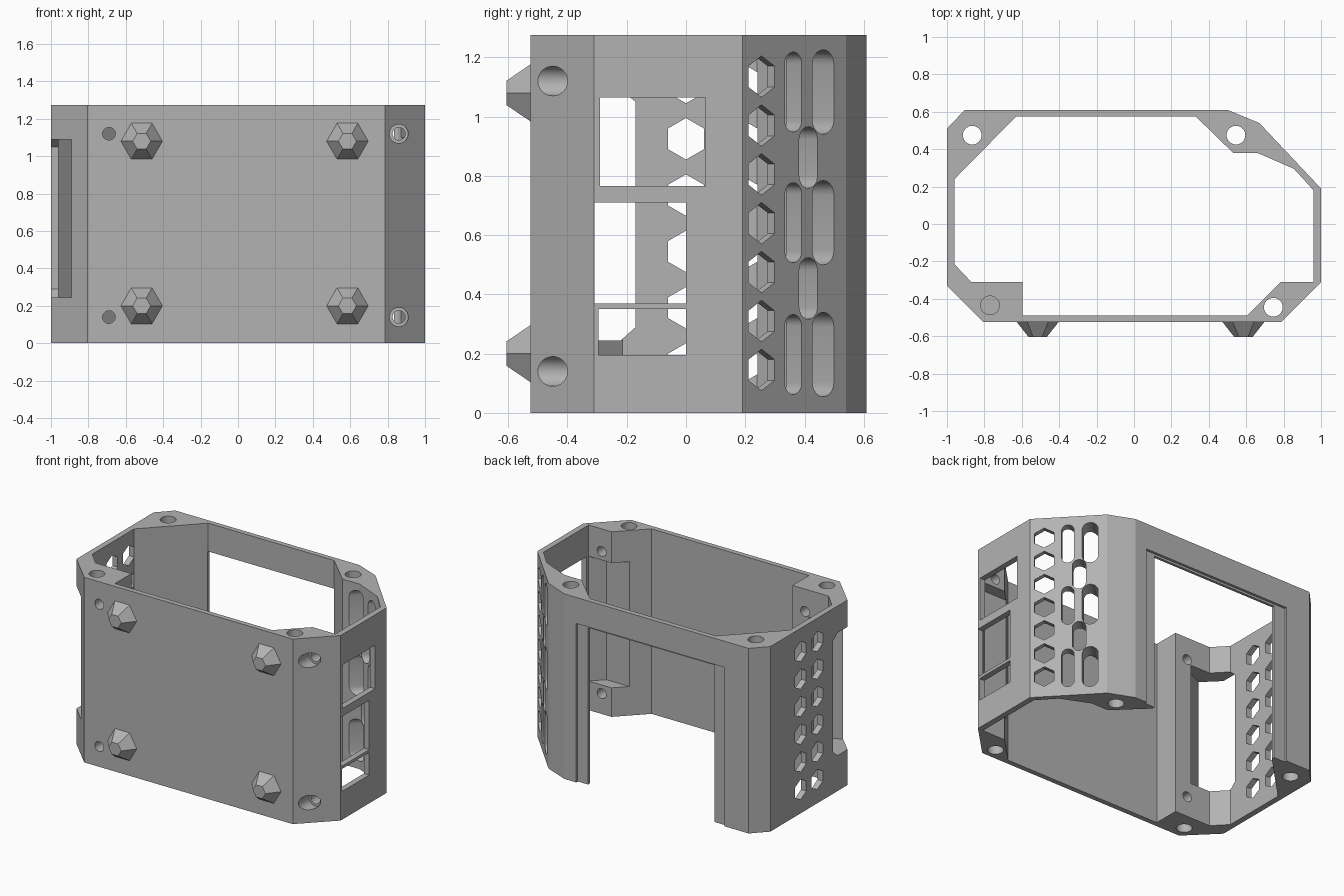
import bpy, bmesh, math
from mathutils import Vector

if "Cube" in bpy.data.objects:
    bpy.data.objects.remove(bpy.data.objects["Cube"])

H = 1.275
UP = Vector((0, 0, 1))

grey = bpy.data.materials.new("plain grey")
grey.use_nodes = True
grey.diffuse_color = (0.45, 0.45, 0.45, 1)
grey.node_tree.nodes["Principled BSDF"].inputs["Base Color"].default_value = grey.diffuse_color


def prism(bm, pts, origin, axis, d0, d1, taper=1.0):
    """Extrude a 2D profile along axis; profile up is z, or y for a vertical axis."""
    w = Vector(axis).normalized()
    u, v = (Vector((1, 0, 0)), Vector((0, 1, 0))) if w.z else (UP.cross(w), UP)
    o = Vector(origin)
    ends = [[bm.verts.new(o + u * (a * s) + v * (b * s) + w * d) for a, b in pts]
            for d, s in ((d0, 1), (d1, taper))]
    bm.faces.new(ends[0])
    bm.faces.new(ends[1][::-1])
    n = len(pts)
    for i in range(n):
        j = (i + 1) % n
        bm.faces.new((ends[0][j], ends[0][i], ends[1][i], ends[1][j]))


def make(name, bm):
    bmesh.ops.recalc_face_normals(bm, faces=bm.faces)
    mesh = bpy.data.meshes.new(name)
    bm.to_mesh(mesh)
    bm.free()
    mesh.materials.append(grey)
    ob = bpy.data.objects.new(name, mesh)
    bpy.context.collection.objects.link(ob)
    return ob


def ring(n, r, start=0.0):
    return [(r * math.cos(start + math.tau * i / n), r * math.sin(start + math.tau * i / n))
            for i in range(n)]


def box(a0, a1, b0, b1):
    return [(a0, b0), (a1, b0), (a1, b1), (a0, b1)]


def slot(width, length, n=10):
    r, h = width / 2, length / 2 - width / 2
    arc = [math.pi * i / n for i in range(n + 1)]
    return ([(r * math.cos(t), h + r * math.sin(t)) for t in arc]
            + [(-r * math.cos(t), -h - r * math.sin(t)) for t in arc])


# Shell: outer wall outline, hollowed by the inner outline
outer = [(-1, .51), (-.905, .61), (.5, .61), (.67, .54), (1, .19), (1, -.31),
         (.785, -.525), (-.805, -.525), (-1, -.33)]
inner = [(-.96, .24), (-.63, .575), (.33, .575), (.53, .38), (.66, .38), (.855, .295),
         (.96, .18), (.96, -.31), (.785, -.31), (.605, -.49), (-.595, -.49),
         (-.595, -.31), (-.87, -.31), (-.96, -.215)]
bm = bmesh.new()
prism(bm, outer, (0, 0, 0), UP, 0, H)
shell = make("case_shell", bm)
cutters = []


def new_cutter(name, parts):
    bm = bmesh.new()
    for part in parts:
        prism(bm, *part)
    cutters.append(make(name, bm))


X, Y, O = (1, 0, 0), (0, -1, 0), (0, 0, 0)
new_cutter("cavity_cutter", [(inner, O, UP, -.1, H + .1)])

# Back opening with a shallow outer rebate
new_cutter("back_opening_cutter", [(box(-.632, .332, -.1, 1.08), O, Y, -.7, -.5)])
new_cutter("back_rebate_cutter", [(box(-.72, .41, -.1, 1.095), O, Y, -.7, -.593)])

# Left wall windows
new_cutter("window_cutter", [(box(*w), O, X, .9, 1.1) for w in
           ((-.29, .065, .765, 1.065), (-.309, 0, .37, .71), (-.295, 0, .195, .35))])

# Pocket in the front left post, and the notch through the front right post
pocket = [(.705, -.39), (.88, -.39), (.96, -.31), (.955, -.28), (.705, -.28)]
new_cutter("post_pocket_cutter", [(pocket, O, UP, .2, 1.06)])
side_notch = [(-.32, .245), (-.22, .245), (-.17, .29), (-.17, 1.05), (-.22, 1.09), (-.32, 1.09)]
new_cutter("side_notch_cutter", [(side_notch, O, X, -1.1, -.72)])
post_notch = [(-1.1, -.3), (-.72, -.3), (-.72, -.36), (-.89, -.44), (-.89, -.6), (-1.1, -.6)]
new_cutter("post_notch_cutter", [(post_notch, O, UP, .245, 1.09)])

# Hexagon vents on the right wall and on the back left chamfer
hexagon = ring(6, .07, math.pi / 2)
new_cutter("wall_vent_cutter", [(hexagon, (-1, y, .165 + .19 * i), X, -.1, .15)
                                for y in (0, .18) for i in range(6)])
slope = Vector((.35, .33, 0)).normalized()


def on_chamfer(y, z):
    return (1 - (y - .19) * .33 / .35, y, z)


vents = [(hexagon, on_chamfer(.255, .145 + .165 * i), slope, -.2, .1) for i in range(7)]
# Long rounded slots beside the hexagons
for z in (.197, .642, 1.083):
    vents.append((slot(.078, .27), on_chamfer(.362, z), slope, -.3, .1))
    vents.append((slot(.1, .285), on_chamfer(.463, z), slope, -.3, .1))
for z in (.42, .862):
    vents.append((slot(.085, .208), on_chamfer(.413, z), slope, -.3, .1))
new_cutter("chamfer_vent_cutter", vents)

# Vertical screw holes in the four corners
screw = ring(32, .05)
holes = [(screw, (x, y, 0), UP, -.1, H + .1)
         for x, y in ((-.865, .475), (.545, .475), (.745, -.445))]
holes += [(screw, (-.77, -.435, 0), UP, a, b) for a, b in ((-.1, .07), (H - .07, H + .1))]
new_cutter("corner_hole_cutter", holes)

# Front screw holes, counterbored on the chamfer
front, bore = [], []
for z in (.14, 1.12):
    front += [(ring(32, .034), (x, 0, z), Y, .25, .6) for x in (-.69, .86)]
    bore.append((screw, (.86, 0, z), Y, .385, .6))
new_cutter("front_hole_cutter", front)
new_cutter("counterbore_cutter", bore)

# Carve the shell, then drop the cutters
for c in cutters:
    c.hide_render = True
    mod = shell.modifiers.new(c.name, "BOOLEAN")
    mod.operation, mod.solver, mod.object = "DIFFERENCE", "EXACT", c
carved = bpy.data.meshes.new_from_object(
    shell.evaluated_get(bpy.context.evaluated_depsgraph_get()))
shell.modifiers.clear()
shell.data = carved
for c in cutters:
    bpy.data.objects.remove(c)

# Tapered hexagonal feet on the front
for side, x in (("left", .585), ("right", -.515)):
    for level, z in (("lower", .2), ("upper", 1.08)):
        bm = bmesh.new()
        prism(bm, ring(6, .115), (x, 0, z), Y, .52, .605, .42)
        make(f"{level}_{side}_foot", bm)

bpy.ops.object.select_all(action="DESELECT")
shell.select_set(True)
bpy.context.view_layer.objects.active = shell
bpy.ops.object.shade_smooth_by_angle(angle=math.radians(19))
